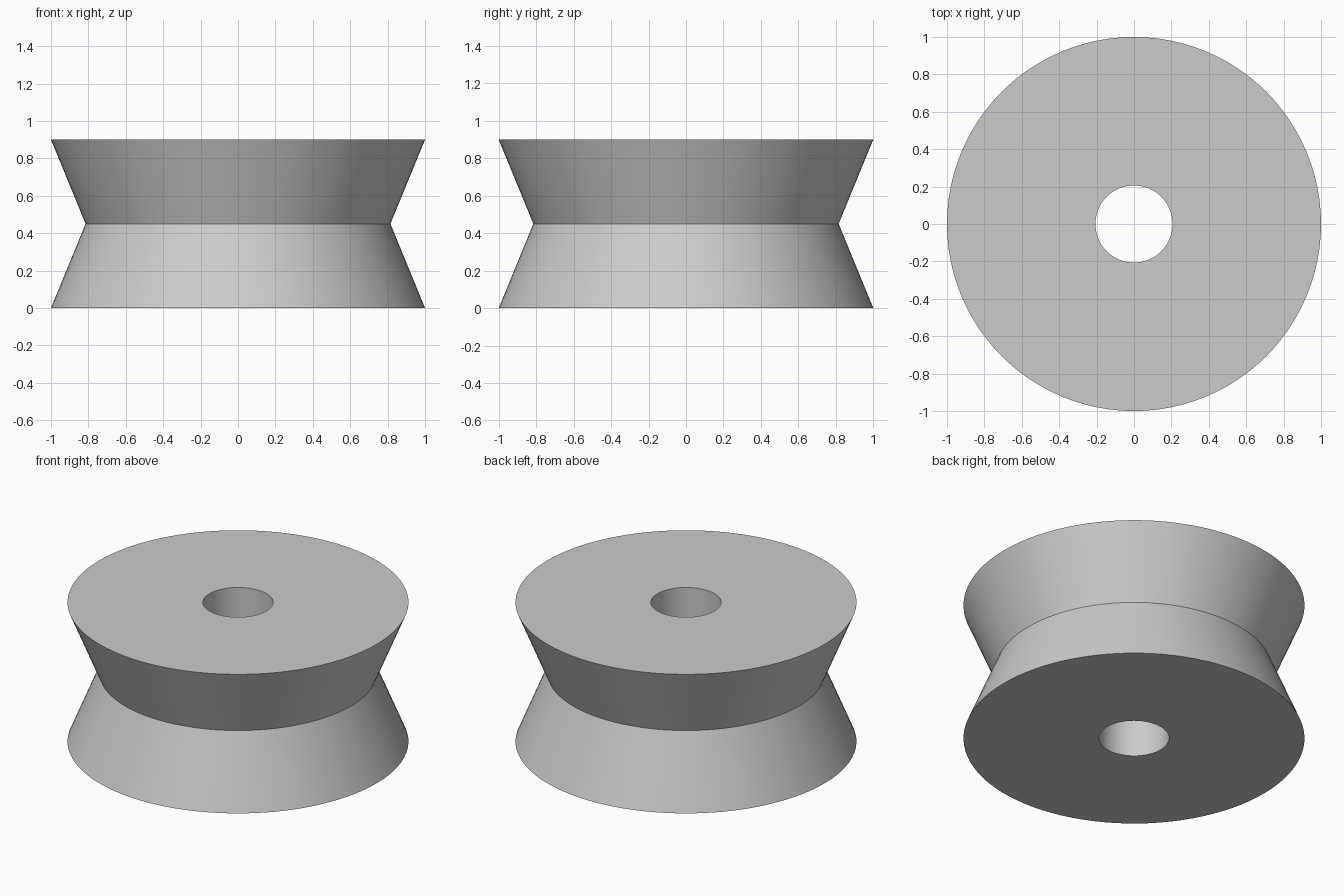
import bpy
import bmesh
from math import cos, sin, tau, radians

cube = bpy.data.objects.get("Cube")
if cube:
    bpy.data.objects.remove(cube, do_unlink=True)

SEGMENTS = 96
RIM, WAIST, BORE, HEIGHT = 1.0, 0.815, 0.206, 0.9

# Plain grey material
grey = bpy.data.materials.new("plain grey")
grey.use_nodes = True
colour = (0.6, 0.6, 0.6, 1)
grey.diffuse_color = colour
grey.node_tree.nodes["Principled BSDF"].inputs["Base Color"].default_value = colour

# Closed profile (radius, height): V-grooved outside, straight bore inside
profile = [(BORE, 0), (RIM, 0), (WAIST, HEIGHT / 2), (RIM, HEIGHT), (BORE, HEIGHT)]


def lathe(name, points, material):
    """Revolve a closed profile about z into a solid ring."""
    bm = bmesh.new()
    rings = [[bm.verts.new((r * cos(tau * i / SEGMENTS), r * sin(tau * i / SEGMENTS), z))
              for i in range(SEGMENTS)] for r, z in points]
    for lower, upper in zip(rings, rings[1:] + rings[:1]):
        for i in range(SEGMENTS):
            j = (i + 1) % SEGMENTS
            bm.faces.new((lower[i], lower[j], upper[j], upper[i]))
    bmesh.ops.recalc_face_normals(bm, faces=bm.faces)
    mesh = bpy.data.meshes.new(name)
    bm.to_mesh(mesh)
    bm.free()
    mesh.materials.append(material)
    obj = bpy.data.objects.new(name, mesh)
    bpy.context.collection.objects.link(obj)
    return obj


# Grooved roller with a through bore
roller = lathe("grooved_roller", profile, grey)
bpy.ops.object.select_all(action="DESELECT")
roller.select_set(True)
bpy.context.view_layer.objects.active = roller
bpy.ops.object.shade_smooth_by_angle(angle=radians(30))
